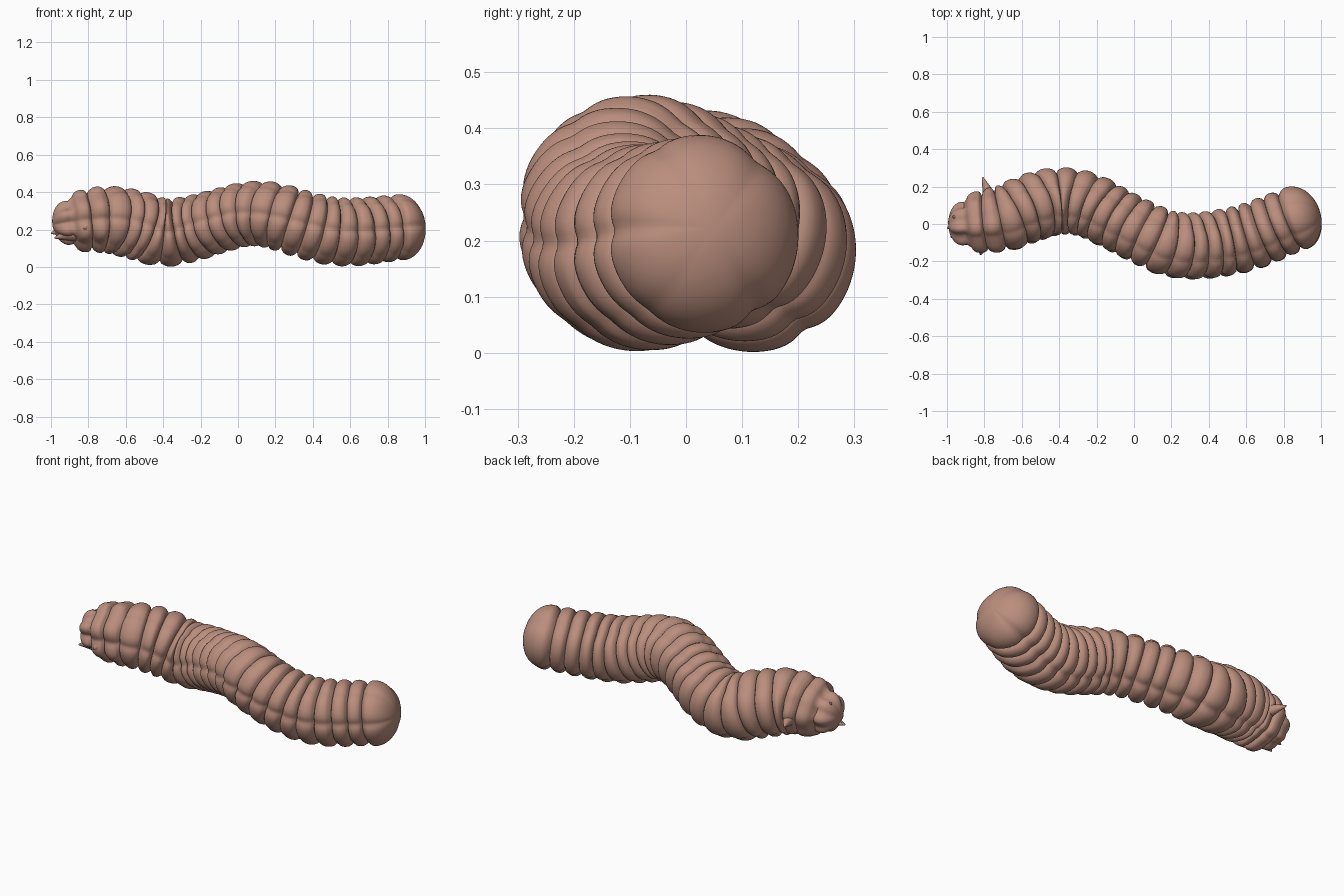
import bpy, bmesh, math
from mathutils import Vector

cube = bpy.data.objects.get("Cube")
if cube:
    bpy.data.objects.remove(cube)

skin = bpy.data.materials.new("dusty pink skin")
skin.use_nodes = True
colour = (0.49, 0.27, 0.205, 1)
skin.diffuse_color = colour
skin.node_tree.nodes["Principled BSDF"].inputs["Base Color"].default_value = colour

# Spine from tail to head: x, y, z, radius
SPINE = [(-0.88, 0.0, 0.24, 0.158), (-0.7, 0.025, 0.253, 0.18), (-0.55, 0.085, 0.225, 0.187),
         (-0.4, 0.12, 0.184, 0.184), (-0.25, 0.10, 0.205, 0.178), (-0.1, 0.025, 0.247, 0.173),
         (0.05, -0.05, 0.283, 0.174), (0.18, -0.105, 0.277, 0.179), (0.32, -0.12, 0.236, 0.182),
         (0.48, -0.102, 0.195, 0.184), (0.63, -0.066, 0.188, 0.184), (0.83, 0.015, 0.208, 0.178)]
SEGMENTS = 22
STEPS = 12
AROUND = 96


def spline(t):
    """Catmull-Rom point on the spine, t in 0..1."""
    n = len(SPINE) - 1
    i = min(int(t * n), n - 1)
    u = t * n - i
    p = [Vector(SPINE[min(max(k, 0), n)]) for k in range(i - 1, i + 3)]
    return 0.5 * (2 * p[1] + (p[2] - p[0]) * u + (2 * p[0] - 5 * p[1] + 4 * p[2] - p[3]) * u**2
                  + (3 * p[1] - p[0] - 3 * p[2] + p[3]) * u**3)


# Resample the spine so that the segments are evenly long
dense = [spline(k / 600) for k in range(601)]
length = [0.0]
for a, b in zip(dense, dense[1:]):
    length.append(length[-1] + (b.xyz - a.xyz).length)


def at_length(s):
    """Point, direction and radius at a distance along the spine."""
    k = next((i for i, v in enumerate(length) if v >= s), 600)
    m = min(max(k, 4), 596)
    tangent = (dense[m + 4].xyz - dense[m - 4].xyz).normalized()
    return dense[k].xyz, tangent, dense[k].w


# Lengthwise creases: angle in degrees, depth, width
CREASES = [(52, 0.075, 0.28), (178, 0.075, 0.14), (-58, 0.075, 0.16),
           (118, 0.04, 0.15), (-128, 0.03, 0.2)]


def crease(angle):
    dent = 0
    for deg, depth, width in CREASES:
        d = math.remainder(angle - math.radians(deg), math.tau)
        dent += depth * math.exp(-abs(d / width) ** 1.5)
    return 1 - dent


bm = bmesh.new()
rings = []


def add_ring(centre, tangent, radius, lobes=0.0):
    side = Vector((0, 0, 1)).cross(tangent).normalized()
    up = tangent.cross(side)
    ring = []
    for j in range(AROUND):
        a = math.tau * j / AROUND
        r = radius * crease(a) * (1 + lobes * math.cos(7 * a))
        ring.append(bm.verts.new(centre + (side * math.cos(a) + up * math.sin(a)) * r))
    rings.append(ring)


def groove(u):
    """Rounded bulge of one segment, 0 at its edges and 1 in the middle."""
    return max(0.0, 1 - abs(2 * u - 1) ** 2.2) ** 0.65


# Tail: a small lobed dome
start, start_dir, _ = at_length(0)
tail_dir = Vector((1, 0.08, 0.14)).normalized()
for k in range(1, 13):
    a = k / 13 * math.pi * 0.62
    add_ring(start - tail_dir * (0.035 + 0.078 * math.cos(a)), tail_dir,
             0.112 * math.sin(a), 0.08)

# Body: ringed segments
total = length[-1]
for i in range(SEGMENTS):
    for k in range(STEPS):
        u = k / STEPS
        c, t, r = at_length(total * (i + u) / SEGMENTS)
        add_ring(c, t, r * (0.82 + 0.18 * groove(u)), 0.035 if i < 2 else 0)

# Head: a smooth rounded cap, its widest ring a little ahead of the neck
c, t, r = at_length(total)
head_dir = Vector((1, 0.2, 0.09)).normalized()
HEAD_STEPS = 22
for k in range(HEAD_STEPS):
    u = k / HEAD_STEPS
    a = math.radians(-35 + 125 * u)
    way = t.lerp(head_dir, u).normalized()
    reach = 0.04 + (0.132 * math.sin(a) if a > 0 else 0.04 * math.sin(a) / math.sin(math.radians(35)))
    add_ring(c + way * reach, way, 0.177 * math.cos(a))

# Skin the rings and close both ends
for a, b in zip(rings, rings[1:]):
    for j in range(AROUND):
        n = (j + 1) % AROUND
        bm.faces.new((a[j], a[n], b[n], b[j]))
tail_tip = bm.verts.new(start - tail_dir * 0.114)
head_tip = bm.verts.new(c + head_dir * 0.172)
for j in range(AROUND):
    n = (j + 1) % AROUND
    bm.faces.new((rings[0][n], rings[0][j], tail_tip))
    bm.faces.new((rings[-1][j], rings[-1][n], head_tip))
bmesh.ops.recalc_face_normals(bm, faces=bm.faces)


def finish(name, mesh_bm):
    mesh = bpy.data.meshes.new(name)
    mesh_bm.to_mesh(mesh)
    mesh_bm.free()
    obj = bpy.data.objects.new(name, mesh)
    bpy.context.collection.objects.link(obj)
    mesh.materials.append(skin)
    bpy.ops.object.select_all(action='DESELECT')
    obj.select_set(True)
    bpy.context.view_layer.objects.active = obj
    bpy.ops.object.shade_smooth_by_angle(angle=math.radians(60))


finish("ringed_body", bm)


# Small fleshy spikes around the tail
def spike(name, base, tip, radius):
    base, tip = Vector(base), Vector(tip)
    way = tip - base
    b = bmesh.new()
    bmesh.ops.create_cone(b, cap_ends=True, segments=16, radius1=radius, radius2=0.004,
                          depth=way.length)
    turn = way.to_track_quat('Z', 'Y')
    for v in b.verts:
        v.co = turn @ v.co + (base + tip) / 2
    finish(name, b)


spike("tail_spike_back", (-0.77, 0.14, 0.22), (-0.81, 0.25, 0.22), 0.04)
spike("tail_spike_end", (-0.90, -0.02, 0.20), (-1.0, -0.02, 0.18), 0.04)
spike("tail_spike_low", (-0.88, -0.05, 0.18), (-0.98, -0.07, 0.155), 0.045)
spike("tail_spike_high", (-0.88, 0.02, 0.27), (-0.97, 0.04, 0.32), 0.05)
spike("tail_fold_front", (-0.80, -0.06, 0.22), (-0.82, -0.165, 0.21), 0.07)
